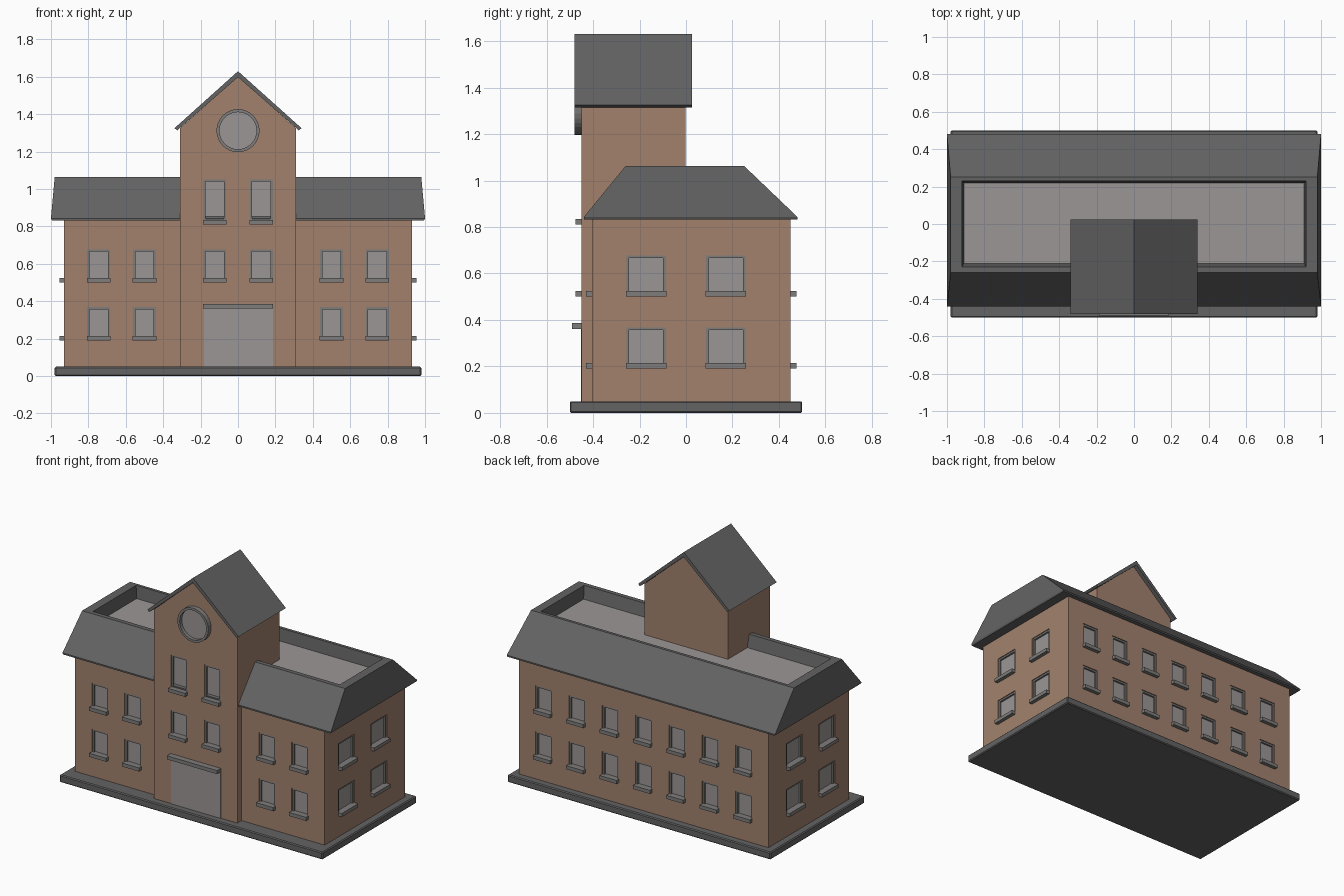
import bpy, bmesh, math
from mathutils import Matrix, Vector

if "Cube" in bpy.data.objects:
    bpy.data.objects.remove(bpy.data.objects["Cube"])


def material(name, rgb):
    m = bpy.data.materials.new(name)
    m.diffuse_color = (*rgb, 1)
    m.use_nodes = True
    m.node_tree.nodes["Principled BSDF"].inputs["Base Color"].default_value = m.diffuse_color
    return m


BRICK = material("brick_brown", (0.36, 0.222, 0.155))
SLATE = material("dark_slate", (0.125, 0.125, 0.125))
GLASS = material("pale_grey", (0.33, 0.305, 0.30))
TRIM = material("trim_grey", (0.21, 0.205, 0.20))


def finish(bm, name, *mats):
    bmesh.ops.recalc_face_normals(bm, faces=bm.faces)
    me = bpy.data.meshes.new(name)
    bm.to_mesh(me)
    bm.free()
    ob = bpy.data.objects.new(name, me)
    bpy.context.collection.objects.link(ob)
    for m in mats:
        me.materials.append(m)
    return ob


def add_box(bm, a, b):
    a, b = Vector(a), Vector(b)
    size = [abs(v) for v in b - a]
    mat = Matrix.Translation((a + b) / 2) @ Matrix.Diagonal((*size, 1))
    bmesh.ops.create_cube(bm, size=1, matrix=mat)


def prism(name, profile, y0, y1, mat):
    """Extrude an x-z profile along y."""
    bm = bmesh.new()
    f = bm.faces.new([bm.verts.new((x, y0, z)) for x, z in profile])
    r = bmesh.ops.extrude_face_region(bm, geom=[f])
    bmesh.ops.translate(bm, vec=(0, y1 - y0, 0),
                        verts=[v for v in r["geom"] if isinstance(v, bmesh.types.BMVert)])
    return finish(bm, name, mat)


# Base slab with softened edges
bm = bmesh.new()
add_box(bm, (-0.98, -0.5, 0), (0.98, 0.5, 0.05))
bmesh.ops.bevel(bm, geom=bm.edges[:], offset=0.006, segments=1, affect='EDGES')
finish(bm, "base_slab", SLATE)

# Main block and gabled tower
bm = bmesh.new()
add_box(bm, (-0.93, -0.405, 0.04), (0.93, 0.45, 0.85))
body = finish(bm, "main_walls", BRICK)
tower = prism("tower_walls", [(-0.31, 0.04), (0.31, 0.04), (0.31, 1.325),
                              (0, 1.60), (-0.31, 1.325)], -0.45, -0.003, BRICK)

# Tower roof
prism("tower_roof", [(-0.34, 1.325), (0, 1.63), (0.34, 1.325), (0.325, 1.314),
                     (0, 1.598), (-0.325, 1.314)], -0.48, 0.025, SLATE)

# Mansard roof: rings from the eave up, over the rim and down to the flat deck
bm = bmesh.new()
rings = []
for x, y0, y1, z in [(0.995, -0.44, 0.48, 0.833), (1.0, -0.44, 0.48, 0.843),
                     (0.98, -0.26, 0.25, 1.063), (0.92, -0.23, 0.23, 1.063),
                     (0.91, -0.21, 0.22, 0.98)]:
    rings.append([bm.verts.new(p) for p in
                  ((-x, y0, z), (x, y0, z), (x, y1, z), (-x, y1, z))])
for a, b in zip(rings, rings[1:]):
    for i in range(4):
        j = (i + 1) % 4
        bm.faces.new((a[i], a[j], b[j], b[i]))
bm.faces.new(rings[0][::-1])
bm.faces.new(rings[-1]).material_index = 1
finish(bm, "mansard_roof", SLATE, GLASS)

# Windows: recess, glass, frame and sill placed on any wall
WALLS = {
    "front": lambda u, d, z: (u, -0.405 - d, z),
    "tower": lambda u, d, z: (u, -0.45 - d, z),
    "back": lambda u, d, z: (u, 0.45 + d, z),
    "right": lambda u, d, z: (0.93 + d, u, z),
    "left": lambda u, d, z: (-0.93 - d, u, z),
}
glass, frames, sills, cut_body, cut_tower = (bmesh.new() for _ in range(5))


def window(wall, u, z0, z1, w):
    P = WALLS[wall]
    a, b, t = u - w / 2, u + w / 2, 0.012
    add_box(cut_tower if wall == "tower" else cut_body, P(a, -0.025, z0), P(b, 0.02, z1))
    add_box(glass, P(a, -0.03, z0), P(b, -0.018, z1))
    for q0, q1, r0, r1 in ((a, a + t, z0, z1), (b - t, b, z0, z1),
                           (a + t, b - t, z1 - t, z1)):
        add_box(frames, P(q0, -0.027, r0), P(q1, -0.006, r1))
    add_box(sills, P(a - 0.002, -0.027, z0), P(b + 0.002, 0.025, z0 + 0.024))


ROWS = ((0.19, 0.368), (0.50, 0.678))
for z0, z1 in ROWS:
    for x in (-0.745, -0.5, 0.5, 0.745):
        window("front", x, z0, z1, 0.122)
    for i in range(7):
        window("back", (i - 3) * 0.2485, z0, z1, 0.122)
    for side in ("left", "right"):
        for y in (-0.172, 0.172):
            window(side, y, z0, z1, 0.17)
for x in (-0.125, 0.125):
    window("tower", x, 0.50, 0.678, 0.122)
    window("tower", x, 0.81, 1.052, 0.122)

# Cut the recesses
for wall, bm in ((body, cut_body), (tower, cut_tower)):
    cutter = finish(bm, "recess_cutter")
    cutter.hide_render = True
    mod = wall.modifiers.new("recesses", 'BOOLEAN')
    mod.operation, mod.solver, mod.object = 'DIFFERENCE', 'EXACT', cutter
    bpy.context.view_layer.objects.active = wall
    bpy.ops.object.modifier_apply(modifier=mod.name)
    bpy.data.objects.remove(cutter)

finish(glass, "window_glass", GLASS)
finish(frames, "window_frames", TRIM)
finish(sills, "window_sills", TRIM)

# Entrance door and its lintel
bm = bmesh.new()
add_box(bm, (-0.183, -0.453, 0.05), (0.187, -0.446, 0.362))
finish(bm, "door", GLASS)
bm = bmesh.new()
add_box(bm, (-0.187, -0.49, 0.362), (0.187, -0.44, 0.386))
finish(bm, "door_lintel", TRIM)

# Round gable window: ring and pane
N = 32
bm = bmesh.new()
loops = []
for r, y in ((0.115, -0.44), (0.115, -0.48), (0.099, -0.48), (0.099, -0.44)):
    loops.append([bm.verts.new((r * math.cos(2 * math.pi * i / N), y,
                                1.312 + r * math.sin(2 * math.pi * i / N))) for i in range(N)])
for k in range(4):
    a, b = loops[k], loops[(k + 1) % 4]
    for i in range(N):
        j = (i + 1) % N
        bm.faces.new((a[i], a[j], b[j], b[i]))
finish(bm, "round_window_ring", TRIM)
prism("round_window_pane", [(0.1 * math.cos(2 * math.pi * i / N),
                             1.312 + 0.1 * math.sin(2 * math.pi * i / N)) for i in range(N)],
      -0.457, -0.449, GLASS)
